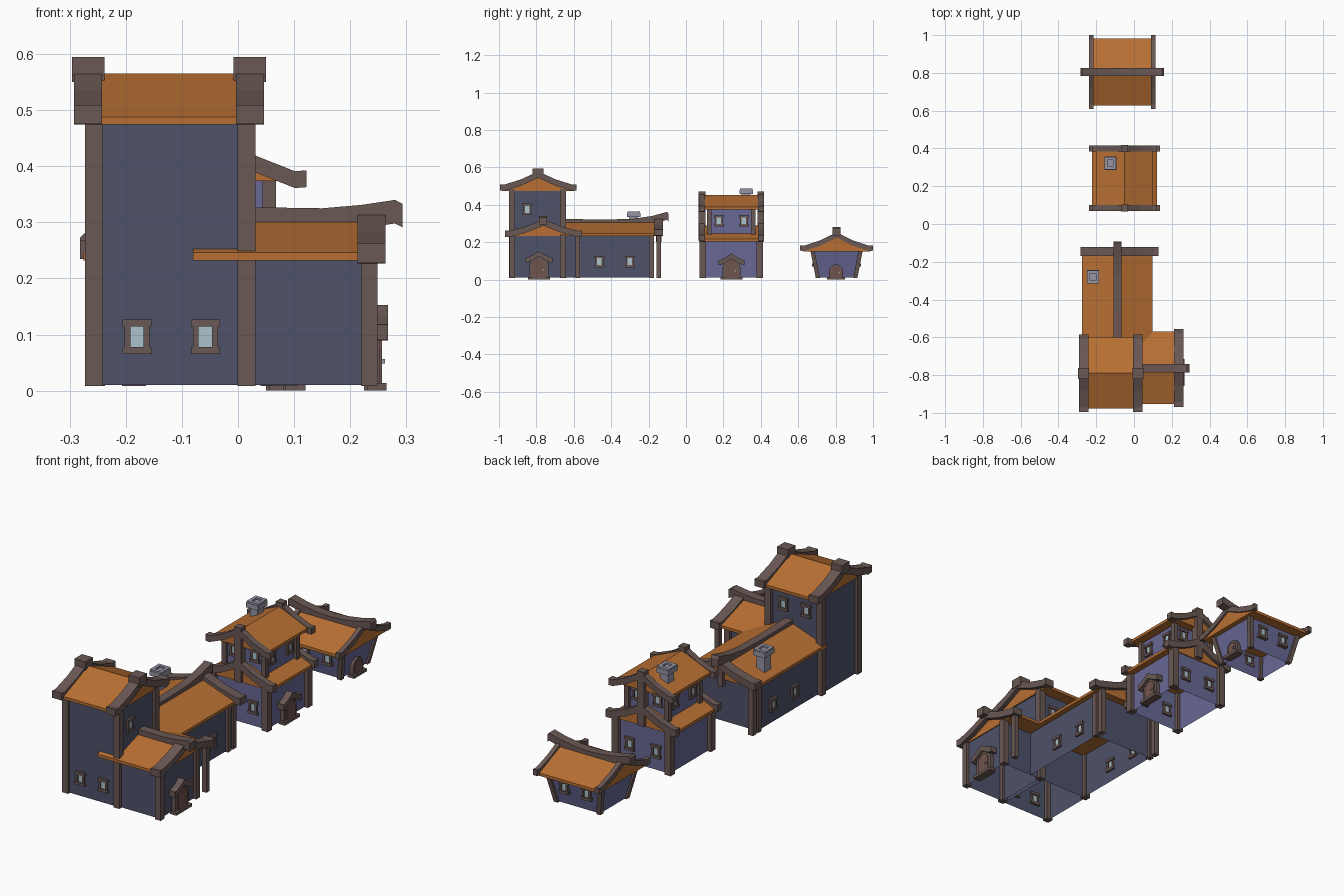
import bpy, bmesh, math

if "Cube" in bpy.data.objects:
    bpy.data.objects.remove(bpy.data.objects["Cube"])


def mat(name, r, g, b):
    m = bpy.data.materials.new(name)
    lin = [((c / 255 + 0.055) / 1.055) ** 2.4 for c in (r, g, b)]
    m.diffuse_color = (*lin, 1)
    m.use_nodes = True
    m.node_tree.nodes["Principled BSDF"].inputs["Base Color"].default_value = m.diffuse_color
    return m


TIMBER = mat("dark timber", 106, 88, 84)
ROOF = mat("orange roof", 184, 111, 51)
SLATE = mat("slate wall", 78, 82, 106)
VIOLET = mat("violet wall", 104, 104, 150)
GLASS = mat("pale glass", 172, 196, 204)
STONE = mat("grey stone", 150, 150, 166)
DOOR = mat("door wood", 112, 84, 76)


def mesh(name, verts, faces, m):
    bm = bmesh.new()
    vs = [bm.verts.new(v) for v in verts]
    for f in faces:
        bm.faces.new([vs[i] for i in f])
    bmesh.ops.recalc_face_normals(bm, faces=bm.faces)
    me = bpy.data.meshes.new(name)
    bm.to_mesh(me)
    bm.free()
    me.materials.append(m)
    ob = bpy.data.objects.new(name, me)
    bpy.context.collection.objects.link(ob)
    return ob


def extrude(name, pts, axis, a, b, m):
    """Profile (horizontal, z) pushed along axis from a to b."""
    n = len(pts)
    place = (lambda p, u: (u, p[0], p[1])) if axis == 'x' else (lambda p, u: (p[0], u, p[1]))
    verts = [place(p, a) for p in pts] + [place(p, b) for p in pts]
    faces = [list(range(n)), list(range(n, 2 * n))]
    faces += [(i, (i + 1) % n, n + (i + 1) % n, n + i) for i in range(n)]
    return mesh(name, verts, faces, m)


def box(name, x0, x1, y0, y1, z0, z1, m):
    return extrude(name, [(x0, z0), (x1, z0), (x1, z1), (x0, z1)], 'y', y0, y1, m)


def walls(name, x0, x1, y0, y1, z0, z1, m, flare=0):
    """Open wall shell, optionally wider at the top."""
    f = flare
    v = [(x0, y0, z0), (x1, y0, z0), (x1, y1, z0), (x0, y1, z0),
         (x0 - f, y0 - f, z1), (x1 + f, y0 - f, z1), (x1 + f, y1 + f, z1), (x0 - f, y1 + f, z1)]
    mesh(name, v, [(i, (i + 1) % 4, 4 + (i + 1) % 4, 4 + i) for i in range(4)], m)


def post(name, x, y, z0, z1, w=0.032, dx=0, dy=0):
    h = w / 2
    c = [(-h, -h), (h, -h), (h, h), (-h, h)]
    v = [(x + p, y + q, z0) for p, q in c] + [(x + dx + p, y + dy + q, z1) for p, q in c]
    f = [(0, 1, 2, 3), (4, 5, 6, 7)] + [(i, (i + 1) % 4, 4 + (i + 1) % 4, 4 + i) for i in range(4)]
    mesh(name, v, f, TIMBER)


def roof(name, axis, c, half, ze, zr, a, b):
    extrude(name, [(c - half, ze - 0.008), (c + half, ze - 0.008), (c + half, ze + 0.006),
                   (c, zr), (c - half, ze + 0.006)], axis, a, b, ROOF)


def beam(name, top, t, axis, a, b):
    """Bent beam: top outline plus the same outline lowered by t."""
    extrude(name, top + [(p, z - t) for p, z in reversed(top)], axis, a, b, TIMBER)


def gable(name, axis, c, half, ze, zr, a, b, t=0.034):
    d = zr - ze
    shape = [(-1, 0.06), (-0.88, 0.04), (-0.45, 0.42), (0, 1), (0.45, 0.42), (0.88, 0.04), (1, 0.06)]
    beam(name, [(c + half * f, ze + d * k) for f, k in shape], t, axis, a, b)


def window(name, axis, at, p, z):
    """Framed window on a wall whose normal runs along axis."""
    def part(n, h0, h1, z0, z1, d, m):
        extrude(n, [(p + h0, z + z0), (p + h1, z + z0), (p + h1, z + z1), (p + h0, z + z1)],
                axis, at - d, at + d, m)
    for s0, s1 in ((-0.031, -0.018), (0.018, 0.031)):
        part(name + "_rail", -0.026, 0.026, s0, s1, 0.011, TIMBER)
    for s0, s1 in ((-0.022, -0.012), (0.012, 0.022)):
        part(name + "_jamb", s0, s1, -0.018, 0.018, 0.009, TIMBER)
    part(name + "_glass", -0.012, 0.012, -0.018, 0.018, 0.004, GLASS)


def arch(c, w, h):
    pts = [(c - w, 0.0), (c + w, 0.0)]
    return pts + [(c + w * math.cos(i * math.pi / 6), h - w + w * math.sin(i * math.pi / 6)) for i in range(7)]


def door(name, x, y, w, h, canopy=True):
    """Arched door on a +x wall."""
    extrude(name + "_frame", arch(y, w, h), 'x', x - 0.01, x + 0.018, TIMBER)
    extrude(name + "_panel", arch(y, w * 0.68, h * 0.86), 'x', x, x + 0.022, DOOR)
    box(name + "_knob", x + 0.02, x + 0.027, y + w * 0.35, y + w * 0.35 + 0.008, h * 0.38, h * 0.38 + 0.008, STONE)
    box(name + "_step", x - 0.005, x + 0.03, y - w - 0.01, y + w + 0.01, 0, 0.014, TIMBER)
    if canopy:
        gable(name + "_canopy", 'x', y, w + 0.022, h - 0.012, h + 0.025, x - 0.01, x + 0.032, 0.028)


def chimney(name, x, y, z0, z1):
    box(name + "_shaft", x - 0.021, x + 0.021, y - 0.024, y + 0.024, z0, z1 - 0.03, STONE)
    box(name + "_cap", x - 0.032, x + 0.032, y - 0.036, y + 0.036, z1 - 0.03, z1 - 0.008, STONE)
    for s in (-1, 1):   # raised rim around the flue
        box(name + "_rim", x + s * 0.023 - 0.008, x + s * 0.023 + 0.008, y - 0.034, y + 0.034, z1 - 0.008, z1, STONE)
        box(name + "_rim", x - 0.016, x + 0.016, y + s * 0.026 - 0.008, y + s * 0.026 + 0.008, z1 - 0.008, z1, STONE)


# --- Large house: tower ---
walls("tower_walls", -0.26, 0.018, -0.935, -0.66, 0.01, 0.48, SLATE)
for x in (-0.257, 0.015):
    for y in (-0.93, -0.658):
        post("tower_post", x, y, 0.008, 0.485)
roof("tower_roof", 'x', -0.79, 0.188, 0.482, 0.565, -0.27, 0.025)
for x in (-0.267, 0.021):
    gable("tower_gable_beam", 'x', -0.79, 0.205, 0.505, 0.578, x - 0.025, x + 0.025)
    box("tower_ridge_block", x - 0.029, x + 0.029, -0.82, -0.762, 0.55, 0.595, TIMBER)
for x in (-0.18, -0.058):
    window("tower_front_window", 'y', -0.935, x, 0.096)
    window("tower_back_window", 'y', -0.66, x, 0.39)
window("tower_side_window", 'x', 0.018, -0.85, 0.375)

# --- Large house: entrance wing ---
walls("entrance_walls", 0.0, 0.235, -0.93, -0.66, 0.01, 0.24, SLATE)
for y in (-0.928, -0.658, -0.58):
    post("entrance_post", 0.234, y, 0.008, 0.24, 0.03 if y < -0.6 else 0.024)
roof("entrance_roof", 'x', -0.762, 0.192, 0.24, 0.308, -0.08, 0.24)
gable("entrance_gable_beam", 'x', -0.762, 0.206, 0.258, 0.322, 0.213, 0.263)
beam("entrance_ridge_beam", [(0.02, 0.327), (0.15, 0.325), (0.22, 0.331), (0.28, 0.34), (0.293, 0.333)],
     0.042, 'y', -0.785, -0.742)
door("entrance_door", 0.235, -0.786, 0.05, 0.128)

# --- Large house: long wing with porch ---
walls("long_walls", -0.25, 0.072, -0.66, -0.185, 0.01, 0.24, SLATE)
for x in (-0.25, 0.072):
    post("long_post", x, -0.185, 0.008, 0.24, 0.026)
    post("porch_post", x, -0.146, 0.008, 0.24, 0.026)
post("porch_king_post", -0.088, -0.146, 0.2, 0.32, 0.028)
roof("long_roof", 'y', -0.088, 0.187, 0.24, 0.312, -0.68, -0.145)
gable("long_gable_beam", 'y', -0.076, 0.206, 0.265, 0.328, -0.17, -0.122)
beam("long_ridge_beam", [(-0.66, 0.325), (-0.45, 0.32), (-0.28, 0.325), (-0.18, 0.34), (-0.1, 0.362), (-0.093, 0.35)],
     0.042, 'x', -0.108, -0.067)
for y in (-0.463, -0.3):
    for x in (-0.25, 0.072):
        window("long_window", 'x', x, y, 0.096)
chimney("long_chimney", -0.217, -0.28, 0.22, 0.365)

# --- Middle house: two storeys ---
CX = -0.05
walls("middle_lower_walls", CX - 0.14, CX + 0.14, 0.09, 0.395, 0.01, 0.212, VIOLET)
walls("middle_upper_walls", CX - 0.105, CX + 0.105, 0.125, 0.36, 0.2, 0.385, VIOLET)
for s in (-1, 1):
    for y0, y1 in ((0.09, 0.125), (0.395, 0.36)):
        post("middle_lower_post", CX + s * 0.14, y0, 0.008, 0.215, 0.034)
        post("middle_upper_post", CX + s * 0.106, y1, 0.21, 0.385, 0.024)
roof("middle_lower_roof", 'y', CX, 0.172, 0.212, 0.29, 0.085, 0.4)
roof("middle_upper_roof", 'y', CX, 0.15, 0.382, 0.452, 0.085, 0.4)
for y in (0.085, 0.4):
    gable("middle_lower_beam", 'y', CX, 0.188, 0.235, 0.31, y - 0.016, y + 0.016)
    gable("middle_upper_beam", 'y', CX, 0.172, 0.388, 0.465, y - 0.016, y + 0.016, 0.03)
    post("middle_king_post", CX, y, 0.21, 0.472, 0.036)
for y in (0.176, 0.31):
    for s in (-1, 1):
        window("middle_upper_window", 'x', CX + s * 0.105, y, 0.315)
for x in (CX - 0.07, CX + 0.07):
    for y in (0.09, 0.395):
        window("middle_lower_window", 'y', y, x, 0.1)
for x in (CX - 0.055, CX + 0.055):
    for y in (0.125, 0.36):
        window("middle_gable_window", 'y', y, x, 0.33)
door("middle_door", CX + 0.14, 0.243, 0.048, 0.115)
chimney("middle_chimney", -0.125, 0.322, 0.39, 0.487)

# --- Small hut with flared walls ---
HX, HY = -0.062, 0.805
walls("hut_walls", HX - 0.115, HX + 0.115, HY - 0.1, HY + 0.1, 0.01, 0.16, VIOLET, 0.03)
for sx in (-1, 1):
    for sy in (-1, 1):
        post("hut_post", HX + sx * 0.113, HY + sy * 0.1, 0.008, 0.16, 0.022, sx * 0.03, sy * 0.03)
roof("hut_roof", 'x', HY, 0.178, 0.157, 0.238, -0.228, 0.105)
for x in (-0.226, 0.102):
    gable("hut_gable_beam", 'x', HY, 0.196, 0.178, 0.252, x - 0.011, x + 0.011, 0.028)
rise = [(-0.22, 0.272), (-0.212, 0.28), (-0.15, 0.264), (-0.07, 0.252), (0, 0.248)]
beam("hut_ridge_beam", [(HX + u, z) for u, z in rise] + [(HX - u, z) for u, z in reversed(rise[:-1])],
     0.036, 'y', HY - 0.022, HY + 0.022)
for x in (HX - 0.06, HX + 0.06):
    for y in (HY - 0.12, HY + 0.12):
        window("hut_window", 'y', y, x, 0.1)
door("hut_door", HX + 0.122, HY - 0.003, 0.038, 0.082, False)
